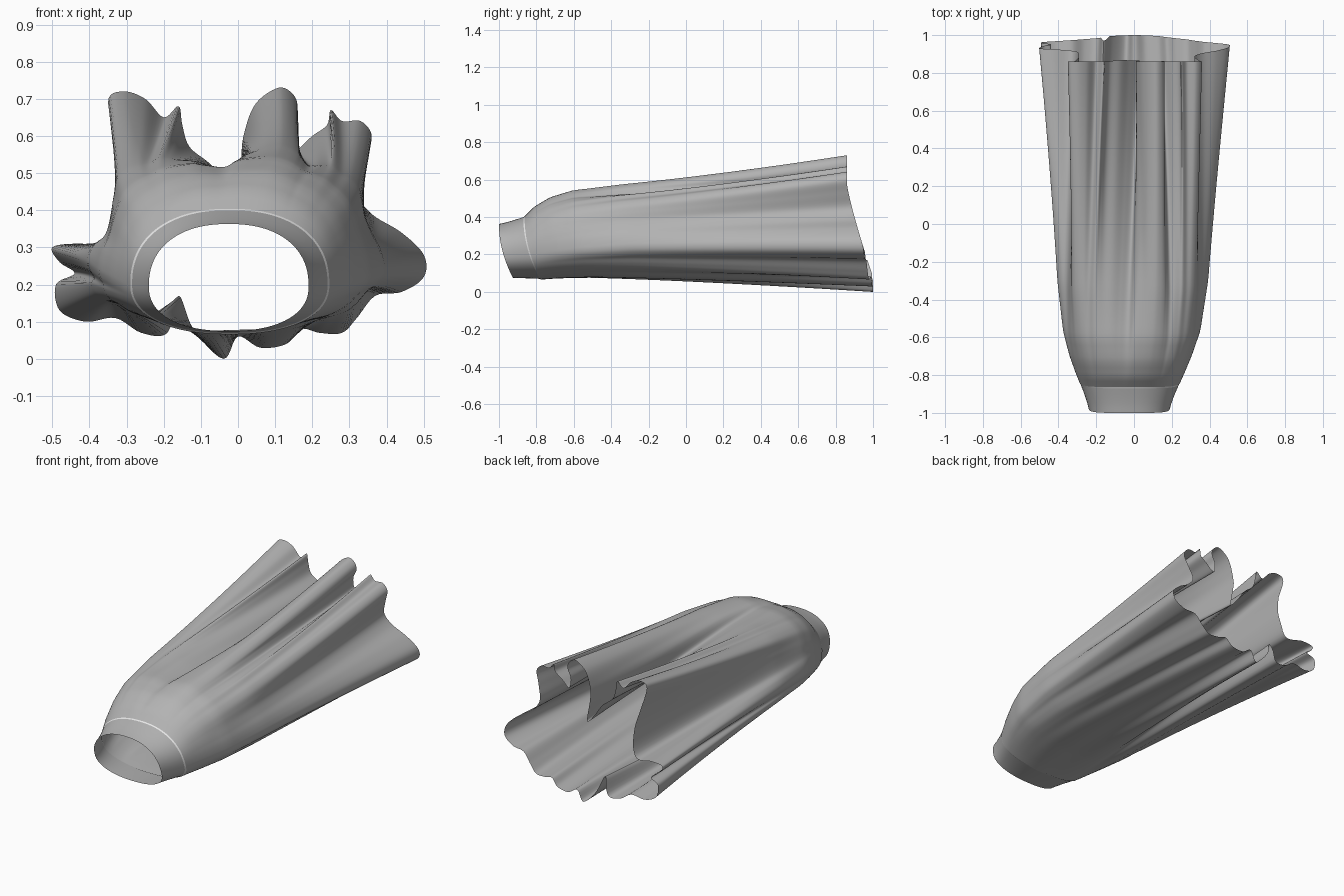
import bpy
import bmesh
from math import atan2, cos, sin, copysign
from mathutils import Vector

default_cube = bpy.data.objects.get("Cube")
if default_cube:
    bpy.data.objects.remove(default_cube, do_unlink=True)


def make_material(name, color):
    material = bpy.data.materials.new(name)
    material.use_nodes = True
    material.diffuse_color = color
    material.node_tree.nodes["Principled BSDF"].inputs["Base Color"].default_value = color
    return material


cloth = make_material("grey cloth", (0.45, 0.45, 0.45, 1))
piping = make_material("white piping", (0.95, 0.95, 0.95, 1))

# Draped hem outline (x, z in hundredths), counter-clockwise from the left tip
hem_outline = [
    (50, 28), (44, 34), (36, 39), (32, 45), (34, 53), (36, 60), (33, 64), (28, 64),
    (25, 67), (24, 63), (20, 60), (15, 56), (14, 62), (16, 67), (15, 71),
    (11, 73), (5, 69), (2, 62), (1, 54), (3, 40), (-2, 45), (-7, 52), (-13, 57),
    (-15, 63), (-16, 68), (-20, 65), (-25, 70), (-31, 72), (-35, 69), (-31, 55),
    (-29, 43), (-32, 30), (-43, 31), (-50, 30), (-48, 26), (-44, 23), (-49, 20),
    (-48, 13), (-41, 10), (-33, 11), (-26, 7), (-19, 7), (-16, 17), (-12, 8),
    (-4, 0), (0, 6), (6, 3), (13, 4), (17, 8), (22, 7), (28, 7), (32, 11), (37, 17),
    (44, 18), (50, 22)]


def closed_curve(points, steps=6):
    """Smooth closed curve passing through the points."""
    result = []
    count = len(points)
    for i in range(count):
        a, b, c, d = (points[(i + k) % count] for k in (-1, 0, 1, 2))
        for s in range(steps):
            t = s / steps
            result.append(b + (c - a) * (t / 2)
                          + (a * 2 - b * 5 + c * 4 - d) * (t * t / 2)
                          + (b * 3 - a - c * 3 + d) * (t ** 3 / 2))
    return result


def relaxed(points, rounds):
    """Average neighbours so that the folds disappear."""
    for _ in range(rounds):
        points = [(points[i - 1] + p * 2 + points[(i + 1) % len(points)]) / 4
                  for i, p in enumerate(points)]
    return points


center = Vector((0, 0.32))
control = [Vector(p) / 100 for p in hem_outline]
hem = closed_curve(control)
angles = [atan2(p.y - center.y, p.x) for p in closed_curve(relaxed(control, 30))]


def oval(center_x, half_width, bottom, middle, top):
    """Rounded section, widest at middle, with one point for each hem point."""
    def power(v):
        return copysign(abs(v) ** 0.88, v)
    points = []
    for a in angles:
        up = power(sin(a))
        height = top - middle if up > 0 else middle - bottom
        points.append(Vector((center_x + half_width * power(cos(a)), middle + height * up)))
    return points


# Body section: length fraction, centre, half width, bottom, widest height, top
body_keys = [
    (0, -0.022, 0.268, 0.066, 0.2, 0.404),
    (0.03, -0.021, 0.289, 0.07, 0.21, 0.455),
    (0.08, -0.018, 0.32, 0.075, 0.225, 0.505),
    (0.15, -0.013, 0.352, 0.08, 0.24, 0.537),
    (0.3, -0.008, 0.374, 0.08, 0.26, 0.547),
    (1, 0, 0.38, 0.08, 0.27, 0.545)]


def body_section(t):
    for low, high in zip(body_keys, body_keys[1:]):
        if t <= high[0]:
            f = (t - low[0]) / (high[0] - low[0])
            return oval(*(p + (q - p) * f for p, q in zip(low[1:], high[1:])))


def clamp(v):
    return min(1, max(0, v))


def seam_y(z):
    return -0.87 + 0.8 * (0.4 - z) ** 2


def hem_y(z):
    return 0.86 + 0.14 * (1 - clamp((z - 0.08) / 0.5)) ** 1.2


def make_tube(name, rings, material):
    mesh = bpy.data.meshes.new(name)
    bm = bmesh.new()
    loops = [[bm.verts.new(p) for p in ring] for ring in rings]
    for near, far in zip(loops, loops[1:]):
        for i in range(len(near)):
            bm.faces.new((near[i - 1], near[i], far[i], far[i - 1]))
    bmesh.ops.recalc_face_normals(bm, faces=bm.faces)
    bm.to_mesh(mesh)
    bm.free()
    mesh.materials.append(material)
    obj = bpy.data.objects.new(name, mesh)
    bpy.context.collection.objects.link(obj)
    bpy.ops.object.select_all(action="DESELECT")
    obj.select_set(True)
    bpy.context.view_layer.objects.active = obj
    bpy.ops.object.shade_smooth_by_angle(angle=1.2)


# Gathered skirt: folds grow from the seam to the hem, valleys sooner than ridges
start = oval(*body_keys[0][1:])
full = oval(*body_keys[-1][1:])
rings = []
rows = 44
for row in range(rows + 1):
    t = (row / rows) ** 1.3
    ring = []
    for base, first, last, edge in zip(body_section(t), start, full, hem):
        valley = clamp(((last - center).length - (edge - center).length) / 0.1)
        p = base.lerp(edge, t ** (1.35 - 0.3 * valley))
        y0 = seam_y(first.y) + 0.007
        y1 = hem_y(max(last.y, edge.y))
        ring.append((p.x, y0 + (y1 - y0) * t, p.y))
    rings.append(ring)
make_tube("skirt_body", rings, cloth)

# Waistband, slanted at both ends
opening = oval(-0.025, 0.215, 0.075, 0.195, 0.363)
band_edge = oval(-0.022, 0.263, 0.07, 0.2, 0.4)
band_rings = []
for row in range(6):
    f = row / 5
    ring = []
    for a, b in zip(opening, band_edge):
        p = a.lerp(b, f ** 1.2)
        y0 = -1 + 0.9 * (0.363 - a.y) ** 2
        ring.append((p.x, y0 + (seam_y(b.y) - y0) * f, p.y))
    band_rings.append(ring)
make_tube("waistband", band_rings, cloth)

# Thin piping between waistband and skirt
make_tube("seam_piping",
          [[(p.x, seam_y(p.y), p.y) for p in band_edge],
           [(p.x, seam_y(p.y) + 0.007, p.y) for p in start]],
          piping)
